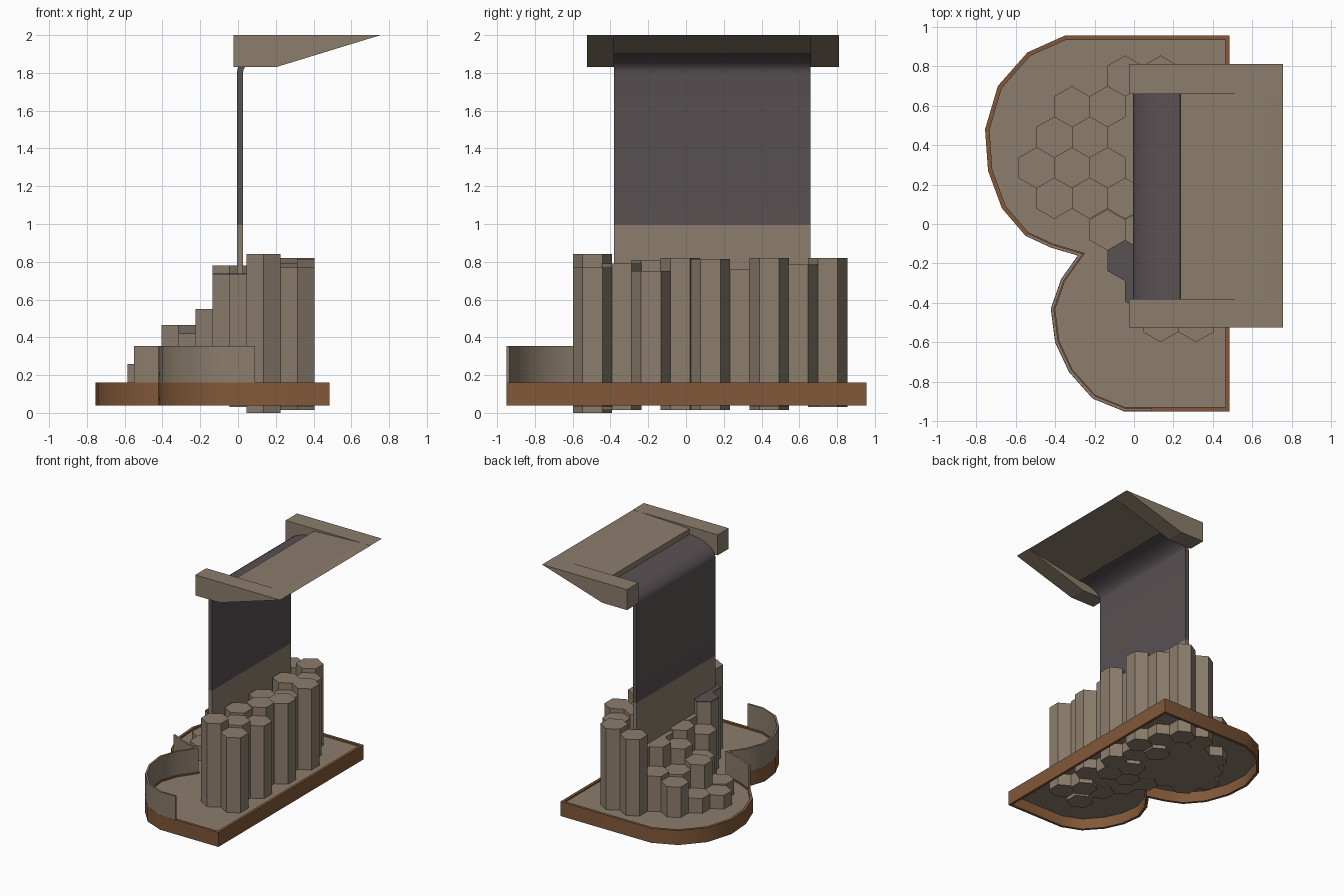
import bpy, bmesh, math, random
from mathutils import Vector

if "Cube" in bpy.data.objects:
    bpy.data.objects.remove(bpy.data.objects["Cube"])
random.seed(4)


def mat(name, c):
    m = bpy.data.materials.new(name)
    m.diffuse_color = (*c, 1)
    m.use_nodes = True
    m.node_tree.nodes["Principled BSDF"].inputs["Base Color"].default_value = m.diffuse_color
    return m


TAUPE = mat("taupe stone", (0.26, 0.205, 0.15))
BROWN = mat("brown rim", (0.22, 0.098, 0.041))
DARK = mat("dark slate", (0.10, 0.082, 0.086))


def finish(name, bm, mats, smooth=False):
    bmesh.ops.recalc_face_normals(bm, faces=bm.faces)
    me = bpy.data.meshes.new(name)
    bm.to_mesh(me)
    bm.free()
    ob = bpy.data.objects.new(name, me)
    bpy.context.collection.objects.link(ob)
    for m in mats:
        me.materials.append(m)
    if smooth:
        bpy.ops.object.select_all(action='DESELECT')
        ob.select_set(True)
        bpy.context.view_layer.objects.active = ob
        bpy.ops.object.shade_smooth_by_angle(angle=math.radians(35))
    return ob


def extrude(bm, pts, vec):
    """Closed polygon of 3D points extruded along vec."""
    f = bm.faces.new([bm.verts.new(p) for p in pts])
    r = bmesh.ops.extrude_face_region(bm, geom=[f], use_keep_orig=True)
    bmesh.ops.translate(bm, vec=vec, verts=[v for v in r['geom'] if isinstance(v, bmesh.types.BMVert)])


def offset(pts, d, closed):
    """Mitred offset of a 2D path to its left."""
    out, n = [], len(pts)
    for i in range(n):
        p = Vector(pts[i])
        a = Vector(pts[i - 1]) if closed or i else None
        b = Vector(pts[(i + 1) % n]) if closed or i < n - 1 else None
        dirs = []
        if a is not None:
            dirs.append((p - a).normalized())
        if b is not None:
            dirs.append((b - p).normalized())
        ns = [Vector((-t.y, t.x)) for t in dirs]
        m = sum(ns, Vector((0, 0))).normalized()
        out.append(p + m * d / max(0.4, m.dot(ns[0])))
    return out


def band(name, pts, d0, d1, z0, z1, closed, m, smooth=True):
    """Vertical strip of rectangular section following a 2D path."""
    bm = bmesh.new()
    o, i = offset(pts, d0, closed), offset(pts, d1, closed)
    rings = [[bm.verts.new((*p, z)) for p, z in ((a, z0), (a, z1), (b, z1), (b, z0))]
             for a, b in zip(o, i)]
    n = len(rings)
    for k in range(n if closed else n - 1):
        r, s = rings[k], rings[(k + 1) % n]
        for j in range(4):
            bm.faces.new((r[j], r[(j + 1) % 4], s[(j + 1) % 4], s[j]))
    if not closed:
        bm.faces.new(rings[0])
        bm.faces.new(rings[-1])
    return finish(name, bm, [m], smooth)


# base: lobed outline, brown rim, thin recessed floor
OUT = [(.485, .955), (-.35, .955), (-.54, .87), (-.69, .70), (-.755, .48), (-.74, .27),
       (-.67, .08), (-.55, -.06), (-.42, -.12), (-.285, -.16), (-.37, -.28), (-.422, -.43),
       (-.40, -.60), (-.33, -.75), (-.21, -.885), (-.05, -.95), (.485, -.95)]
band("base_rim", OUT, 0, .022, .04, .16, True, BROWN)
bm = bmesh.new()
extrude(bm, [(p.x, p.y, .13) for p in offset(OUT, .015, True)], (0, 0, .017))
finish("base_floor", bm, [TAUPE])

# low curved screen standing on part of the rim
band("curved_screen", OUT[7:16] + [(.09, -.95)], .001, .016, .155, .355, False, TAUPE)

# hexagonal columns on a honeycomb grid: row y -> (x, top height)
ROWS = {
    -.495: [(.135, .84), (.315, .77)],
    -.34: [(.045, .73), (.225, .79)],
    -.185: [(-.045, .73), (.135, .81), (.315, .75)],
    -.03: [(-.135, .55), (.045, .62), (.225, .82)],
    .13: [(-.405, .27), (-.225, .42), (-.045, .62), (.135, .80), (.315, .815)],
    .285: [(-.495, .26), (-.315, .465), (-.135, .55), (.045, .6), (.225, .76)],
    .44: [(-.405, .27), (-.225, .42), (-.045, .6), (.135, .82), (.315, .82)],
    .595: [(-.315, .40), (-.135, .44), (.045, .6), (.225, .785)],
    .75: [(-.045, .78), (.135, .82)],
}


def hexagon(x, y, z, r=.104):
    return [(x + r * math.sin(k * math.pi / 3), y + r * math.cos(k * math.pi / 3), z) for k in range(6)]


cols, caps = bmesh.new(), bmesh.new()
for y, row in ROWS.items():
    for x, top in row:
        low = 0 if (y, x) == (-.495, .135) else random.choice((.015, .03, .045, .05)) if x > 0 else .05
        extrude(cols, hexagon(x, y, low), (0, 0, top - low))
        if top == .73:  # dark capped columns
            extrude(caps, hexagon(x, y, top), (0, 0, .008))
finish("hex_columns", cols, [TAUPE])
finish("column_caps", caps, [DARK])

# tall back sheet: straight, then curling forward under the canopy; taupe below z = 1
Y0, Y1 = -.38, .66
path = [(.01, .14), (.01, .995), (.01, 1.80)]
path += [(.01 + .225 * (1 - math.cos(a)), 1.80 + .12 * math.sin(a))
         for a in [k * math.pi / 16 for k in range(1, 9)]]
bm = bmesh.new()
vs = []
for k, (l, r) in enumerate(zip(offset(path, .016, False), offset(path, -.016, False))):
    vs.append([bm.verts.new((p.x, y, p.y)) for p, y in ((l, Y0), (r, Y0), (r, Y1), (l, Y1))])
for a, b in zip(vs, vs[1:]):
    for j in range(4):
        bm.faces.new((a[j], a[(j + 1) % 4], b[(j + 1) % 4], b[j]))
bm.faces.new(vs[0])
bm.faces.new(vs[-1])
for f in bm.faces:
    f.material_index = int(f.calc_center_median().z > 1)
finish("back_sheet", bm, [TAUPE, DARK], True)

# canopy: two wedge cheeks and the thin sloped panel between them
CHEEK = [(-.025, 1.83), (.20, 1.83), (.755, 2.0), (-.025, 2.0)]
PANEL = [(.235, 1.905), (.755, 1.998), (.68, 2.0), (.235, 1.98)]
for name, prof, a, b in (("canopy_cheek_front", CHEEK, -.525, Y0),
                         ("canopy_cheek_back", CHEEK, Y1, .81),
                         ("canopy_panel", PANEL, Y0, Y1)):
    bm = bmesh.new()
    extrude(bm, [(x, a, z) for x, z in prof], (0, b - a, 0))
    finish(name, bm, [TAUPE])
